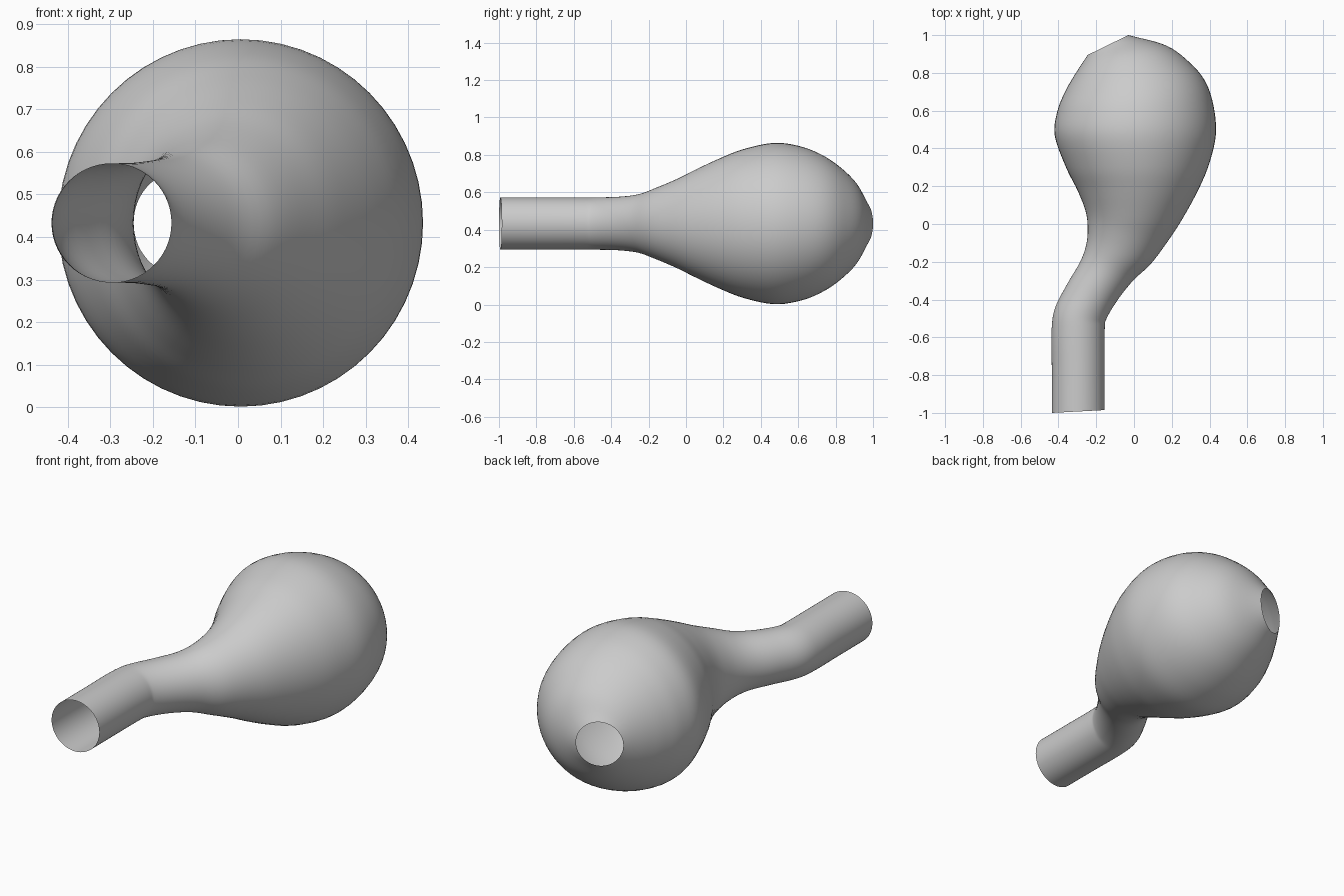
import bpy
import bmesh
import math
from mathutils import Vector

cube = bpy.data.objects.get("Cube")
if cube:
    bpy.data.objects.remove(cube, do_unlink=True)

SIDES = 56
STEPS = 5
AXIS_HEIGHT = 0.433

# Cross-sections from mouth to rear hole:
# right edge x, y, left edge x, y, vertical radius
sections = [
    (-.435, -1, -.155, -.985, .14),
    (-.435, -.78, -.156, -.77, .14),
    (-.437, -.58, -.155, -.56, .14),
    (-.42, -.45, -.145, -.5, .14),
    (-.355, -.32, -.085, -.4, .143),
    (-.285, -.2, -.005, -.3, .157),
    (-.253, -.11, .09, -.21, .19),
    (-.245, -.02, .18, -.09, .235),
    (-.257, .07, .252, .02, .285),
    (-.3, .18, .335, .17, .346),
    (-.36, .3, .395, .31, .397),
    (-.42, .47, .433, .47, .431),
    (-.405, .6, .422, .62, .413),
    (-.365, .7, .38, .75, .368),
    (-.32, .78, .3, .85, .308),
    (-.275, .85, .17, .945, .225),
    (-.245, .895, -.03, 1, .12),
]


def blend(a, b, c, d, t):
    """Catmull-Rom blend between b and c."""
    return b + (c - a) * (t / 2) + (a * 2 - b * 5 + c * 4 - d) * (t * t / 2) \
        + (b * 3 - a - c * 3 + d) * (t ** 3 / 2)


def smooth_sections(rows):
    rows = [Vector(row) for row in rows]
    padded = [rows[0] * 2 - rows[1]] + rows + [rows[-1] * 2 - rows[-2]]
    result = []
    for i in range(len(rows) - 1):
        for step in range(STEPS):
            result.append(blend(*padded[i:i + 4], step / STEPS))
    return result + [rows[-1]]


def make_ring(bm, section):
    rx, ry, lx, ly, height = section
    right = Vector((rx, ry, AXIS_HEIGHT))
    left = Vector((lx, ly, AXIS_HEIGHT))
    centre, across = (left + right) / 2, (left - right) / 2
    up = Vector((0, 0, height))
    angles = [math.tau * k / SIDES for k in range(SIDES)]
    return [bm.verts.new(centre + across * math.cos(a) + up * math.sin(a))
            for a in angles]


# Open shell lofted through the sections
bm = bmesh.new()
rings = [make_ring(bm, section) for section in smooth_sections(sections)]
for near, far in zip(rings, rings[1:]):
    for k in range(SIDES):
        n = (k + 1) % SIDES
        bm.faces.new((near[k], far[k], far[n], near[n]))
for face in bm.faces:
    face.smooth = True

# Make the faces point away from the axis
first = bm.verts[:SIDES]
middle = sum((v.co for v in first), Vector()) / SIDES
bm.faces.ensure_lookup_table()
probe = bm.faces[0]
probe.normal_update()
if probe.normal.dot(probe.calc_center_median() - middle) < 0:
    bmesh.ops.reverse_faces(bm, faces=bm.faces[:])

mesh = bpy.data.meshes.new("bulb_and_neck")
bm.to_mesh(mesh)
bm.free()
shell = bpy.data.objects.new("bulb_and_neck", mesh)
bpy.context.collection.objects.link(shell)

# Plain grey surface
grey = bpy.data.materials.new("light_grey")
grey.use_nodes = True
colour = (0.6, 0.6, 0.6, 1)
grey.diffuse_color = colour
grey.node_tree.nodes["Principled BSDF"].inputs["Base Color"].default_value = colour
mesh.materials.append(grey)
